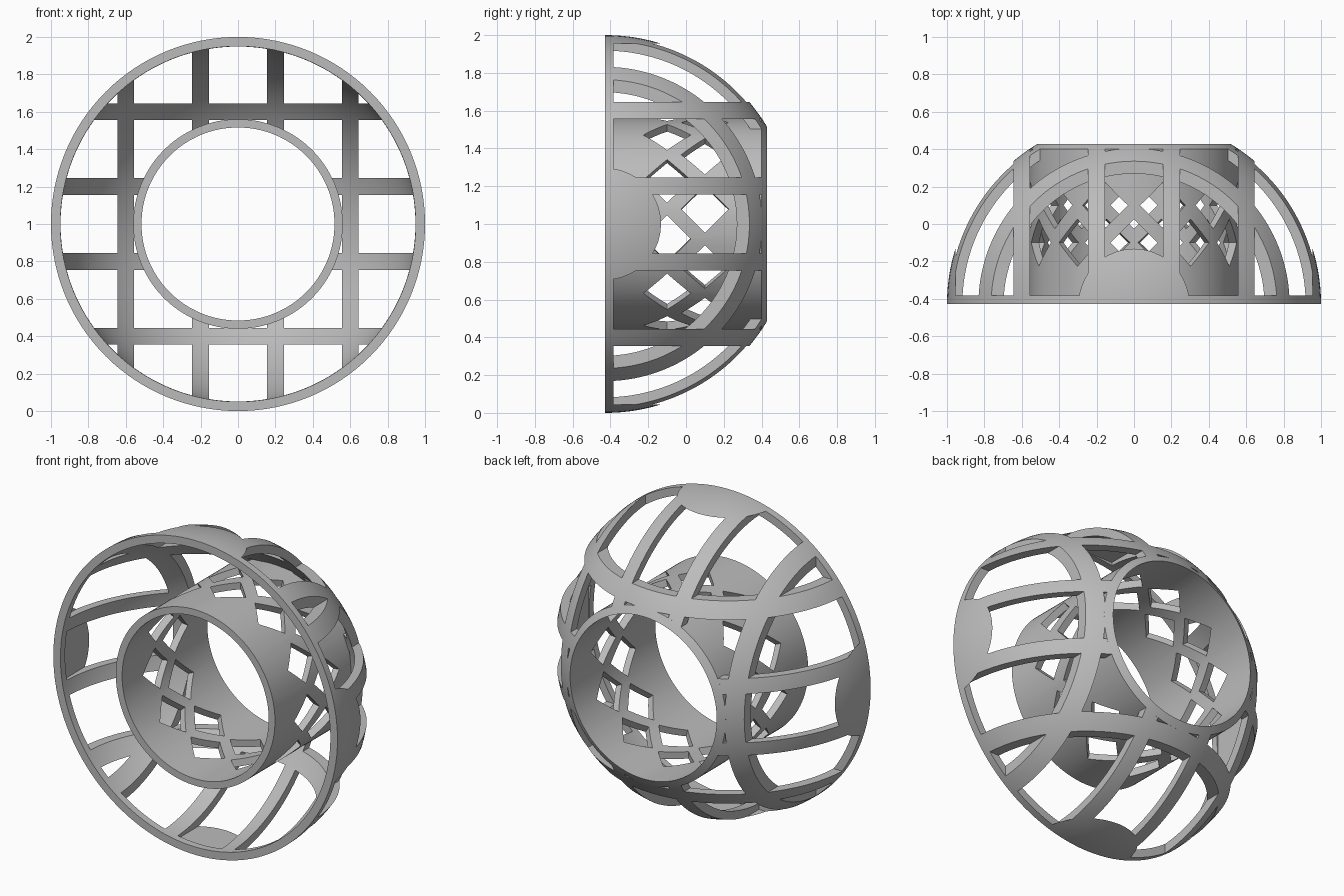
import bpy, bmesh
from math import pi, sqrt, sin, cos, asin, acos
from mathutils import Matrix, Vector

if "Cube" in bpy.data.objects:
    bpy.data.objects.remove(bpy.data.objects["Cube"])

SEGMENTS = 128
OUTER, INNER = 1.0, 0.95         # dome shell radii
TUBE, BORE = 0.56, 0.516         # central tube radii
DEPTH = sqrt(OUTER**2 - BORE**2)
FRONT = -DEPTH / 2               # y of the flat front
RIM = 0.045                      # uncut rim depth
CENTRE = Vector((0, FRONT, 1))

grey = bpy.data.materials.new("plain_grey")
grey.use_nodes = True
colour = (0.5, 0.5, 0.5, 1)
grey.diffuse_color = colour
grey.node_tree.nodes["Principled BSDF"].inputs["Base Color"].default_value = colour


def make_object(name, bm):
    bmesh.ops.recalc_face_normals(bm, faces=bm.faces)
    mesh = bpy.data.meshes.new(name)
    bm.to_mesh(mesh)
    bm.free()
    mesh.materials.append(grey)
    obj = bpy.data.objects.new(name, mesh)
    bpy.context.collection.objects.link(obj)
    return obj


def revolve(name, profile):
    """Turn a closed (radius, depth) profile about the front-back axis."""
    bm = bmesh.new()
    verts = [bm.verts.new(CENTRE + Vector((r, d, 0))) for r, d in profile]
    edges = [bm.edges.new((v, verts[i - 1])) for i, v in enumerate(verts)]
    bmesh.ops.spin(bm, geom=verts + edges, cent=CENTRE, axis=(0, 1, 0),
                   angle=2 * pi, steps=SEGMENTS, use_merge=True)
    bmesh.ops.remove_doubles(bm, verts=bm.verts, dist=1e-5)
    return make_object(name, bm)


def block_cutter(name, matrices):
    bm = bmesh.new()
    for m in matrices:
        bmesh.ops.create_cube(bm, size=1, matrix=m)
    obj = make_object(name, bm)
    obj.hide_render = True
    return obj


def cut(target, cutter):
    mod = target.modifiers.new("openings", "BOOLEAN")
    mod.operation, mod.solver, mod.object = "DIFFERENCE", "EXACT", cutter
    bpy.ops.object.select_all(action="DESELECT")
    bpy.context.view_layer.objects.active = target
    target.select_set(True)
    bpy.ops.object.modifier_apply(modifier=mod.name)
    bpy.data.objects.remove(cutter)
    bpy.ops.object.shade_smooth_by_angle(angle=0.5)


def arc(radius, end_radius, steps=32):
    top = acos(end_radius / radius)
    return [(radius * cos(top * i / steps), radius * sin(top * i / steps))
            for i in range(steps + 1)]


# Spherical dome shell, its hole buried in the tube wall
JOIN = 0.54
dome = revolve("dome_cage", arc(OUTER, JOIN) + arc(INNER, JOIN)[::-1])

# Square grid of openings driven straight through from front to back
PITCH, HOLE = 0.4, 0.31
windows = []
for i in range(-2, 3):
    for j in range(-2, 3):
        place = CENTRE + Vector((i * PITCH, RIM + 0.5, j * PITCH))
        windows.append(Matrix.Translation(place) @ Matrix.Diagonal((HOLE, 1, HOLE, 1)))
cut(dome, block_cutter("window_cutter", windows))

# Central tube, its back end following the dome surface
tube = revolve("central_tube", [(BORE, 0), (TUBE, 0)]
               + [(r, sqrt(OUTER**2 - r**2)) for r in (TUBE, JOIN, BORE)])

# Two staggered rings of diamond openings
COUNT, SIDE = 11, 0.178
diamonds = []
for row, y in enumerate((-0.1, 0.1)):
    for k in range(COUNT):
        turn = Matrix.Rotation((k + row / 2) * 2 * pi / COUNT, 4, "Y")
        diamonds.append(Matrix.Translation((0, y, 1)) @ turn
                        @ Matrix.Translation((0, 0, TUBE))
                        @ Matrix.Rotation(pi / 4, 4, "Z")
                        @ Matrix.Diagonal((SIDE, SIDE, 0.2, 1)))
cut(tube, block_cutter("diamond_cutter", diamonds))
